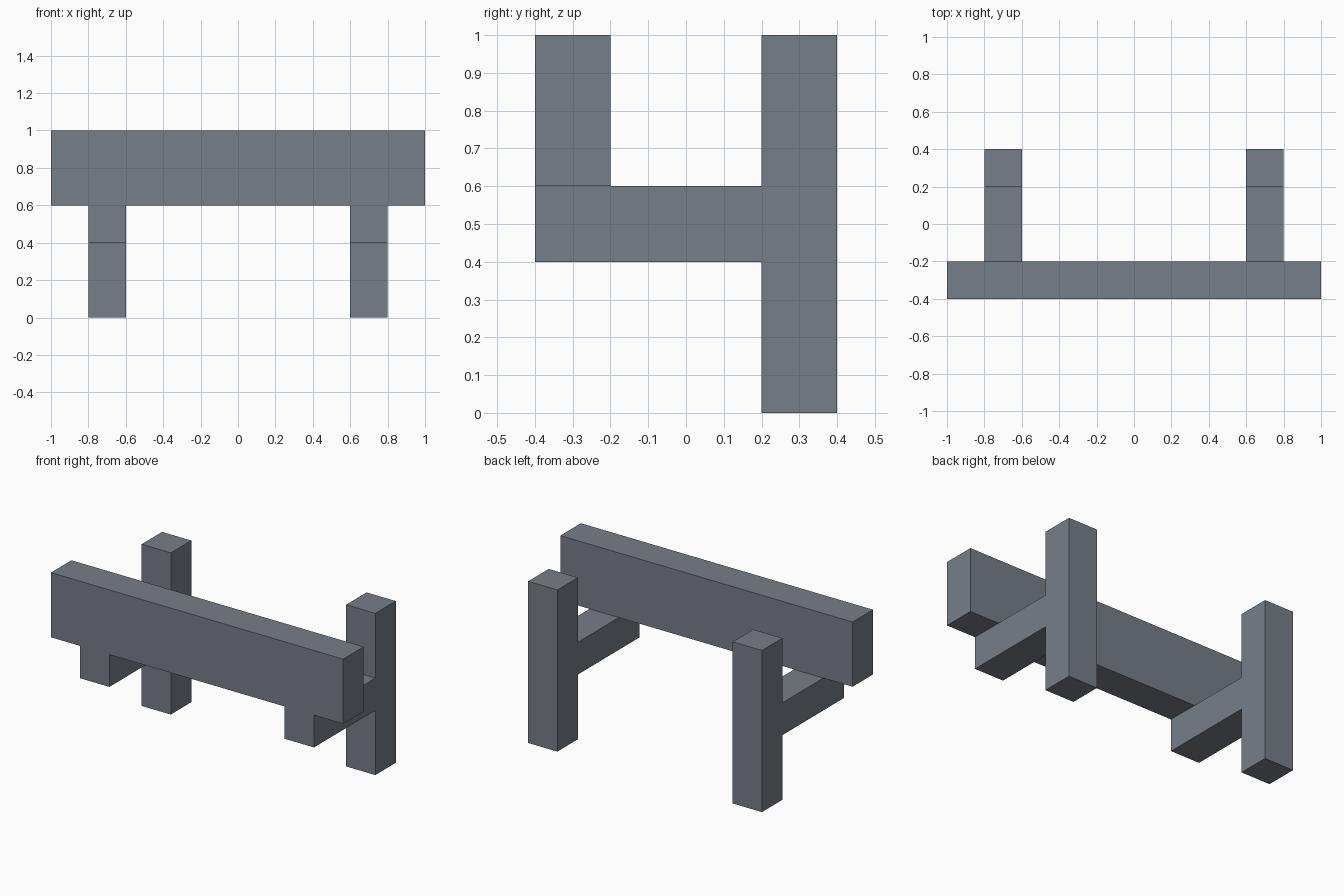
import bpy
import bmesh
from mathutils import Vector

cube = bpy.data.objects.get("Cube")
if cube:
    bpy.data.objects.remove(cube, do_unlink=True)

# Single slate grey metal colour
COLOUR = (0.185, 0.21, 0.245, 1.0)
slate = bpy.data.materials.new("slate_grey")
slate.use_nodes = True
slate.diffuse_color = COLOUR
slate.node_tree.nodes["Principled BSDF"].inputs["Base Color"].default_value = COLOUR


def box(name, low, high):
    """Flat-shaded box between two opposite corners."""
    low, high = Vector(low), Vector(high)
    bm = bmesh.new()
    bmesh.ops.create_cube(bm, size=1.0)
    bmesh.ops.scale(bm, vec=high - low, verts=bm.verts)
    mesh = bpy.data.meshes.new(name)
    bm.to_mesh(mesh)
    bm.free()
    mesh.materials.append(slate)
    obj = bpy.data.objects.new(name, mesh)
    obj.location = (low + high) / 2
    bpy.context.collection.objects.link(obj)
    return obj


# Long front rail resting on the two arms
box("front_rail", (-1.0, -0.4, 0.6), (1.0, -0.2, 1.0))

# A rear post and a forward arm on each side
for side, x in (("right", -0.7), ("left", 0.7)):
    box(side + "_post", (x - 0.1, 0.2, 0.0), (x + 0.1, 0.4, 1.0))
    box(side + "_arm", (x - 0.1, -0.4, 0.4), (x + 0.1, 0.2, 0.6))
